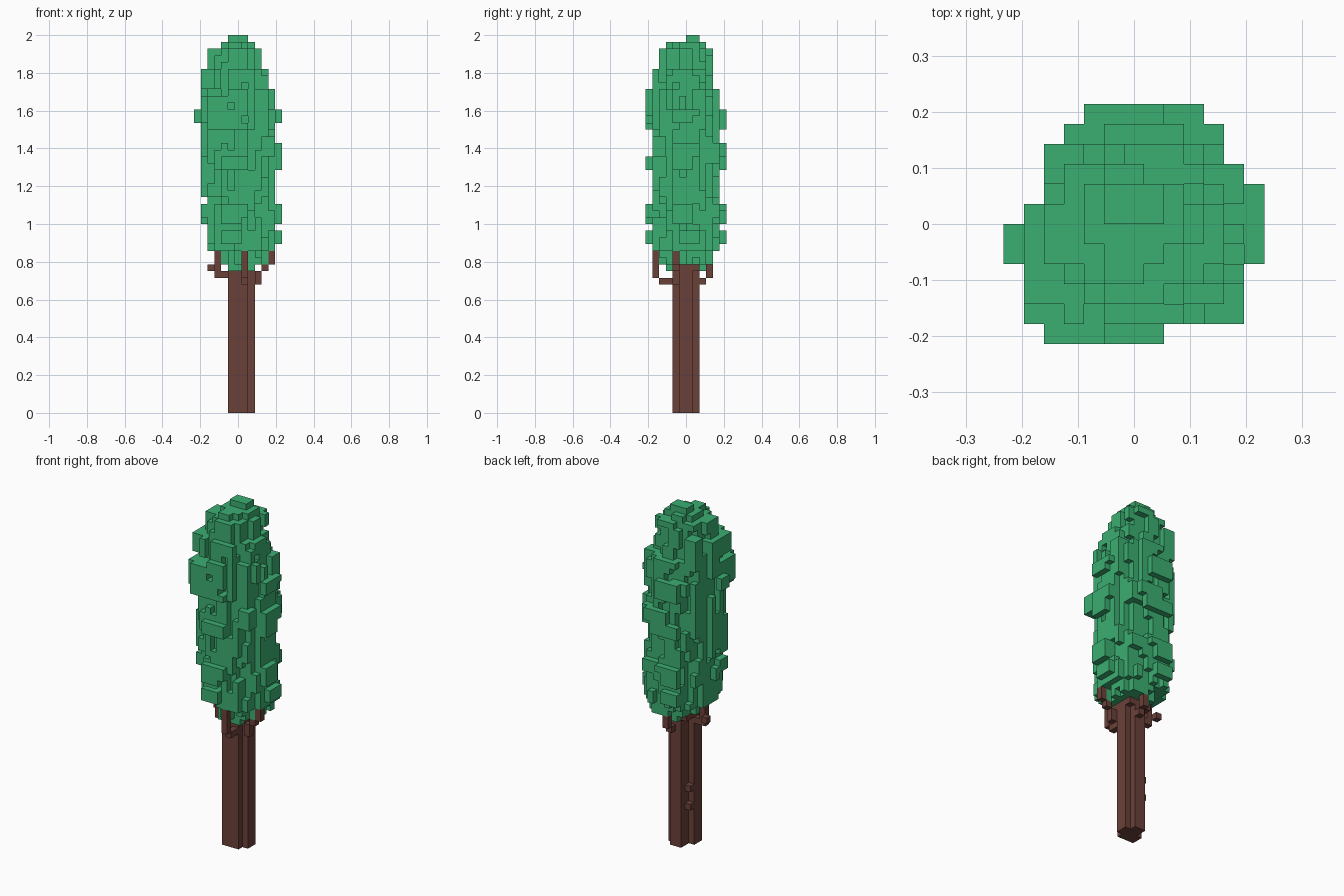
import bpy
import bmesh
import random
from itertools import product
from mathutils import Vector

old = bpy.data.objects.get("Cube")
if old:
    bpy.data.objects.remove(old, do_unlink=True)

random.seed(7)
S = 1 / 28                      # edge of one block
ORIGIN = Vector((6.5, 6, 0))    # grid point over the world origin
SIDES = [Vector(d) for d in ((1, 0, 0), (-1, 0, 0), (0, 1, 0), (0, -1, 0), (0, 0, 1), (0, 0, -1))]


def material(name, colour):
    mat = bpy.data.materials.new(name)
    mat.use_nodes = True
    mat.diffuse_color = (*colour, 1)
    bsdf = next(n for n in mat.node_tree.nodes if n.type == 'BSDF_PRINCIPLED')
    bsdf.inputs["Base Color"].default_value = (*colour, 1)
    return mat


def box(xs, ys, zs):
    """Blocks filling half-open grid ranges."""
    return set(product(range(*xs), range(*ys), range(*zs)))


def neighbour(cell, d):
    return tuple(int(c + e) for c, e in zip(cell, d))


def build(name, cells, mat):
    """Mesh the outer faces of a set of blocks."""
    bm = bmesh.new()
    corners = {}

    def vert(p):
        key = tuple(round(2 * c) for c in p)
        if key not in corners:
            corners[key] = bm.verts.new((p - ORIGIN) * S)
        return corners[key]

    half = Vector((0.5, 0.5, 0.5))
    for cell in sorted(cells):
        for d in SIDES:
            if neighbour(cell, d) in cells:
                continue
            u = Vector((d.y, d.z, d.x))
            v = d.cross(u)
            mid = Vector(cell) + half + d / 2
            ring = [mid + (a * u + b * v) / 2 for a, b in ((-1, -1), (1, -1), (1, 1), (-1, 1))]
            bm.faces.new([vert(p) for p in ring])
    mesh = bpy.data.meshes.new(name)
    bm.to_mesh(mesh)
    bm.free()
    mesh.materials.append(mat)
    obj = bpy.data.objects.new(name, mesh)
    bpy.context.collection.objects.link(obj)
    return obj


bark = material("bark_brown", (0.145, 0.053, 0.042))
leaf = material("leaf_green", (0.044, 0.425, 0.165))

# Trunk: square post with notched corners and two knots in the deepest notch
trunk = box((5, 9), (4, 8), (0, 22))
for x, y in ((8, 4), (8, 7), (5, 7), (5, 6)):
    trunk -= box((x, x + 1), (y, y + 1), (0, 21))
trunk |= {(5, 6, 6), (5, 6, 9)}
build("trunk", trunk, bark)

# Branches: stepped arms turning up into the crown
front = box((7, 8), (2, 4), (19, 20)) | box((7, 8), (1, 2), (20, 24))
left = box((9, 10), (4, 5), (19, 21)) | {(10, 4, 21)} | box((11, 12), (4, 5), (22, 24))
right = box((3, 5), (5, 6), (20, 21)) | box((3, 4), (5, 6), (21, 24)) | {(2, 6, 21)}
back = {(7, 8, 19)} | box((7, 8), (9, 10), (20, 22))
for name, cells in (("front", front), ("left", left), ("right", right), ("back", back)):
    build(name + "_branch", cells, bark)

# Crown layers: top of the band, then its x and y extents
BANDS = [
    (22, 5, 9, 3, 9), (24, 4, 11, 2, 10), (25, 2, 12, 1, 11), (27, 2, 13, 0, 12),
    (28, 2, 12, 1, 11), (31, 1, 13, 0, 12), (32, 2, 12, 1, 11), (36, 1, 12, 1, 11),
    (38, 1, 13, 0, 12), (40, 1, 13, 1, 12), (42, 1, 12, 1, 11), (43, 1, 12, 0, 12),
    (45, 0, 13, 0, 12), (48, 1, 12, 0, 11), (51, 1, 11, 1, 10), (54, 2, 10, 2, 10),
    (55, 4, 9, 3, 9), (56, 5, 8, 6, 8),
]
# Plan outline of the crown, row by row from front to back
ROWS = [(2, 8), (1, 12), (1, 12), (1, 12), (0, 13), (0, 13),
        (1, 13), (2, 13), (2, 12), (2, 11), (3, 11), (4, 10)]

shift = {(x, y): random.randrange(3) for x, y in product(range(13), range(12))}
tuft = {}
crown = set()
bottom = 21
for top, x0, x1, y0, y1 in BANDS:
    # the core stays inside the outermost ring, which only holds small tufts
    a0, a1, b0, b1 = max(x0, 1), min(x1, 12), max(y0, 1), min(y1, 11)
    power = 2.3 if top < 48 else 2
    tx, ty = random.randrange(4, 7), random.randrange(4, 6)
    for x, y, z in sorted(box((x0, x1), (y0, y1), (bottom, top))):
        if not ROWS[y][0] <= x < ROWS[y][1]:
            continue
        # ragged upright tufts, each a few blocks tall
        key = (x, y, (z + shift[x, y]) // 3)
        if key not in tuft:
            tuft[key] = random.uniform(-0.3, 0.3)
        dx = abs(2 * x + 1 - a0 - a1) / (a1 - a0)
        dy = abs(2 * y + 1 - b0 - b1) / (b1 - b0)
        if a0 <= x < a1 and b0 <= y < b1:
            keep = top == 56 or dx ** power + dy ** power < 0.95 + tuft[key]
        else:
            keep = tx <= x < tx + 3 or ty <= y < ty + 3 or tuft[key] > 0.1
        if keep:
            crown.add((x, y, z))
    bottom = top

# Larger clumps bulging from the crown
CLUMPS = [
    ((1, 5), (1, 5), (43, 47)), ((2, 5), (0, 2), (42, 47)), ((1, 4), (2, 5), (48, 51)),
    ((10, 12), (1, 3), (38, 41)), ((2, 4), (8, 10), (47, 52)), ((8, 11), (8, 11), (37, 40)),
    ((8, 11), (8, 11), (29, 31)), ((8, 10), (11, 12), (38, 40)),
]
for clump in CLUMPS:
    crown |= box(*clump)
# Drop stray blocks
crown = {c for c in crown if sum(neighbour(c, d) in crown for d in SIDES) > 1}
build("crown", crown, leaf)
